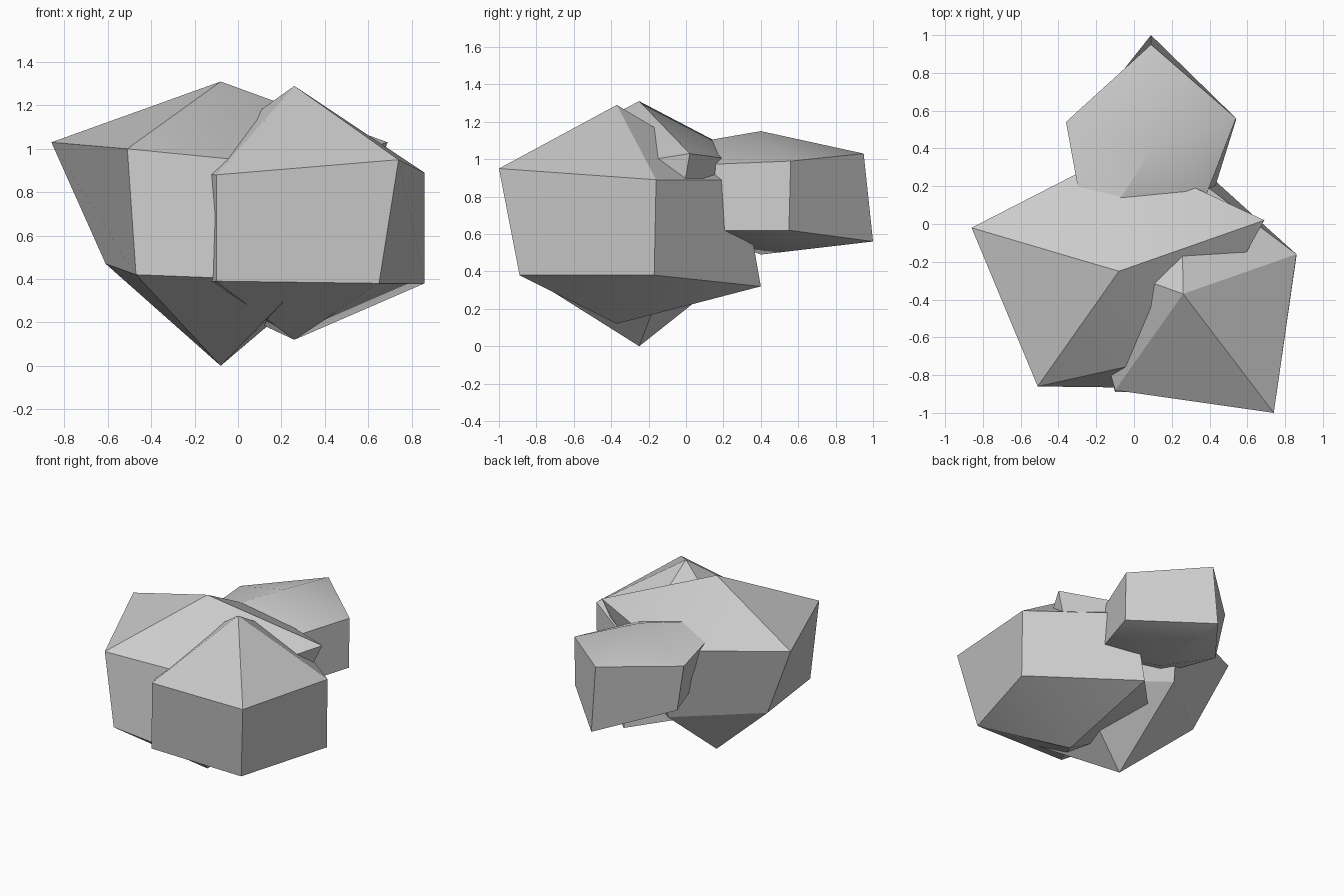
import bpy
import bmesh
import math

# Remove the default object
default_cube = bpy.data.objects.get("Cube")
if default_cube:
    bpy.data.objects.remove(default_cube, do_unlink=True)


def make_material(name, colour):
    material = bpy.data.materials.new(name)
    material.use_nodes = True
    material.diffuse_color = colour
    shader = material.node_tree.nodes["Principled BSDF"]
    shader.inputs["Base Color"].default_value = colour
    shader.inputs["Roughness"].default_value = 0.9
    return material


def make_boulder(name, top, upper_ring, lower_ring, bottom, material):
    """Five-sided boulder: two rings of corners closed by a peak and a base point."""
    bm = bmesh.new()
    peak, base = bm.verts.new(top), bm.verts.new(bottom)
    upper = [bm.verts.new(corner) for corner in upper_ring]
    lower = [bm.verts.new(corner) for corner in lower_ring]
    sides = len(upper)
    for i in range(sides):
        j = (i + 1) % sides
        bm.faces.new((peak, upper[i], upper[j]))
        bm.faces.new((upper[i], lower[i], lower[j], upper[j]))
        bm.faces.new((base, lower[j], lower[i]))
    bmesh.ops.recalc_face_normals(bm, faces=bm.faces[:])

    mesh = bpy.data.meshes.new(name)
    bm.to_mesh(mesh)
    bm.free()
    mesh.materials.append(material)
    boulder = bpy.data.objects.new(name, mesh)
    bpy.context.collection.objects.link(boulder)

    # Soften the shallow ridges, keep the strong ones crisp
    bpy.ops.object.select_all(action="DESELECT")
    boulder.select_set(True)
    bpy.context.view_layer.objects.active = boulder
    bpy.ops.object.shade_smooth_by_angle(angle=math.radians(30))
    return boulder


stone = make_material("light grey stone", (0.6, 0.6, 0.6, 1.0))

# Corners run anticlockwise from the +x side: left, back, back right, front right, front left

# Largest boulder
make_boulder(
    "large_boulder",
    top=(-0.08, -0.25, 1.31),
    upper_ring=[(0.69, 0.02, 1.03), (-0.08, 0.38, 0.98), (-0.86, -0.02, 1.03),
                (-0.51, -0.86, 1.0), (0.3, -0.68, 0.92)],
    lower_ring=[(0.45, -0.08, 0.45), (-0.08, 0.33, 0.46), (-0.61, -0.1, 0.47),
                (-0.47, -0.81, 0.42), (0.3, -0.87, 0.39)],
    bottom=(-0.08, -0.25, 0),
    material=stone,
)

# Boulder at the front
make_boulder(
    "front_boulder",
    top=(0.26, -0.37, 1.29),
    upper_ring=[(0.86, -0.16, 0.89), (0.25, 0.3, 0.89), (-0.3, -0.17, 0.89),
                (-0.1, -0.88, 0.88), (0.74, -1, 0.95)],
    lower_ring=[(0.86, -0.17, 0.38), (0.24, 0.4, 0.32), (-0.3, -0.17, 0.38),
                (-0.1, -0.89, 0.39), (0.65, -0.89, 0.38)],
    bottom=(0.26, -0.37, 0.12),
    material=stone,
)

# Small boulder at the back
make_boulder(
    "back_boulder",
    top=(0.1, 0.4, 1.15),
    upper_ring=[(0.54, 0.56, 0.99), (0.09, 0.95, 1.03), (-0.36, 0.54, 1.0),
                (-0.24, -0.12, 1.06), (0.35, 0.07, 0.97)],
    lower_ring=[(0.54, 0.55, 0.62), (0.09, 1, 0.56), (-0.29, 0.52, 0.64),
                (-0.15, 0.1, 0.65), (0.39, 0.07, 0.62)],
    bottom=(0.1, 0.4, 0.49),
    material=stone,
)
